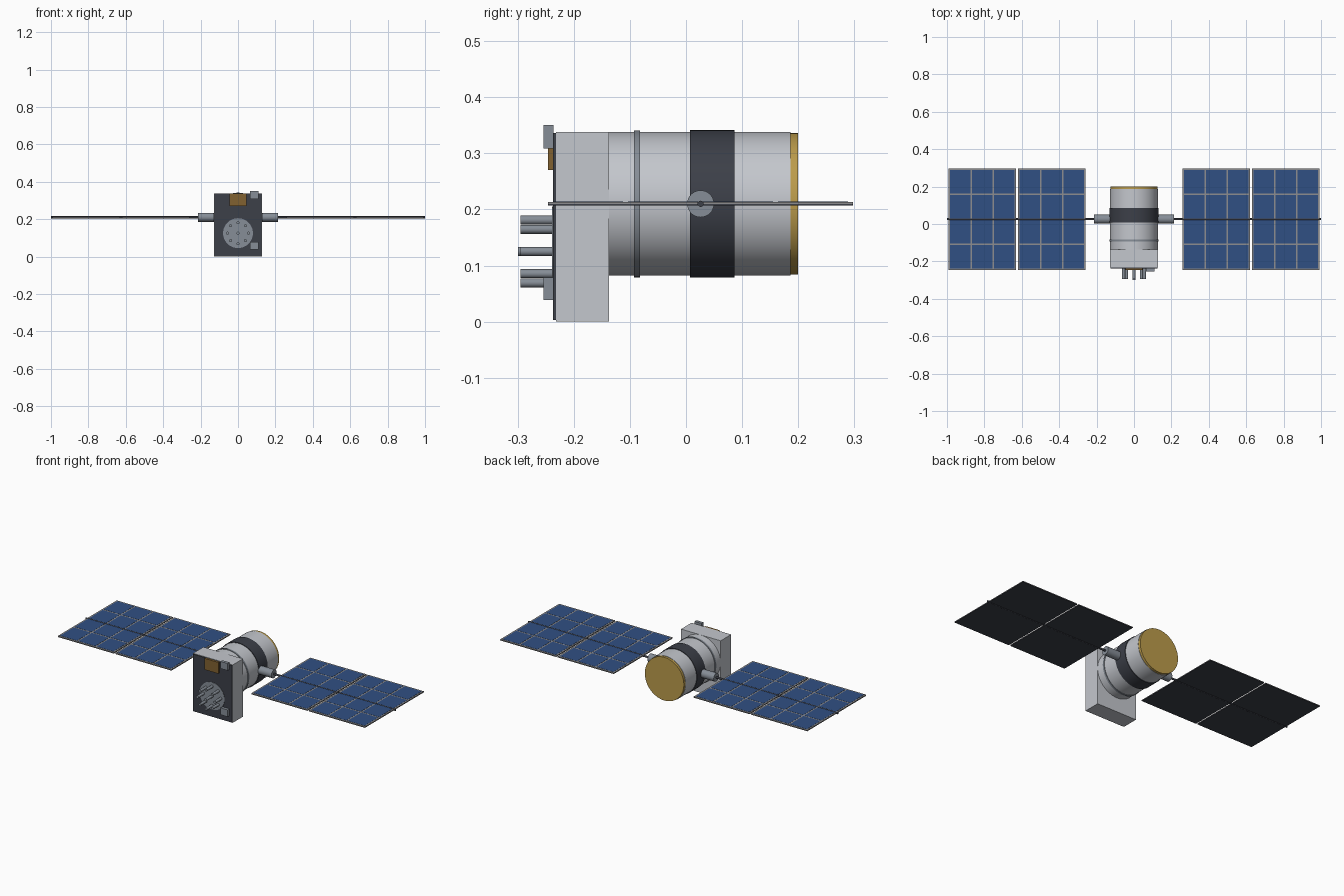
import bpy, math
from mathutils import Vector

if "Cube" in bpy.data.objects:
    bpy.data.objects.remove(bpy.data.objects["Cube"])


def mat(name, rgb):
    m = bpy.data.materials.new(name)
    m.diffuse_color = (*rgb, 1)
    m.use_nodes = True
    m.node_tree.nodes["Principled BSDF"].inputs["Base Color"].default_value = m.diffuse_color
    return m


LIGHT = mat("light_grey", (0.55, 0.57, 0.61))
GREY = mat("mid_grey", (0.24, 0.27, 0.31))
FRAME = mat("frame_grey", (0.27, 0.27, 0.28))
DARK = mat("dark", (0.045, 0.05, 0.065))
GOLD = mat("gold", (0.5, 0.33, 0.07))
BRONZE = mat("bronze", (0.22, 0.12, 0.03))
BLUE = mat("solar_blue", (0.03, 0.08, 0.23))


def box(name, lo, hi, m):
    lo, hi = Vector(lo), Vector(hi)
    bpy.ops.mesh.primitive_cube_add(size=1, location=(lo + hi) / 2)
    o = bpy.context.object
    o.name = name
    o.scale = hi - lo
    bpy.ops.object.transform_apply(location=False, rotation=False, scale=True)
    o.data.materials.append(m)
    return o


def cyl(name, axis, a, b, c1, c2, r, m, n=48):
    """Cylinder from a to b along 'x' (c1, c2 = y, z) or 'y' (c1, c2 = x, z)."""
    mid = (a + b) / 2
    if axis == 'x':
        loc, rot = (mid, c1, c2), (0, math.pi / 2, 0)
    else:
        loc, rot = (c1, mid, c2), (math.pi / 2, 0, 0)
    bpy.ops.mesh.primitive_cylinder_add(vertices=n, radius=r, depth=abs(b - a),
                                        location=loc, rotation=rot)
    o = bpy.context.object
    o.name = name
    o.data.materials.append(m)
    bpy.ops.object.shade_smooth_by_angle(angle=math.radians(35))
    return o


ZC = 0.21    # body axis height
YC = 0.026   # wing axis

# Main body
cyl("body_drum", 'y', -0.14, 0.186, 0, ZC, 0.128, LIGHT, 64)
cyl("front_ring", 'y', -0.093, -0.082, 0, ZC, 0.131, GREY, 64)
cyl("dark_band", 'y', 0.007, 0.086, 0, ZC, 0.1315, DARK, 64)
cyl("gold_end_cap", 'y', 0.185, 0.2, 0, ZC, 0.126, GOLD, 64)

# Front equipment block
box("front_block", (-0.128, -0.232, 0), (0.128, -0.137, 0.338), LIGHT)
box("front_plate", (-0.126, -0.237, 0.003), (0.126, -0.231, 0.336), DARK)
box("bronze_box", (-0.045, -0.246, 0.27), (0.045, -0.236, 0.336), BRONZE)
box("sensor_upper", (0.065, -0.254, 0.309), (0.11, -0.236, 0.35), GREY)
box("sensor_lower", (0.065, -0.254, 0.039), (0.11, -0.236, 0.079), GREY)

# Pin cluster on a round base
PZ = 0.125
cyl("pin_base", 'y', -0.239, -0.235, 0, PZ, 0.08, GREY)
cyl("pin_centre", 'y', -0.299, -0.237, 0, PZ, 0.008, GREY, 16)
for i in range(8):
    a = i * math.pi / 4
    cyl(f"pin_{i}", 'y', -0.295, -0.237, 0.056 * math.cos(a),
        PZ + 0.056 * math.sin(a), 0.008, GREY, 16)

# Solar wings, one per side
Y0, Y1 = -0.246, 0.298
COLS, ROWS, W = 3, 4, 0.009
for s, side in ((-1, "left"), (1, "right")):
    cyl(f"wing_hub_{side}", 'x', s * 0.11, s * 0.214, YC, ZC, 0.024, GREY, 32)
    cyl(f"wing_spar_{side}", 'x', s * 0.21, s * 1.0, YC, ZC, 0.0055, DARK, 16)
    for p, (xa, xb) in enumerate(((0.258, 0.62), (0.63, 0.992))):
        x0, x1 = sorted((s * xa, s * xb))
        tag = f"{side}_{p}"
        box(f"panel_back_{tag}", (x0, Y0, 0.207), (x1, Y1, 0.2095), DARK)
        box(f"panel_frame_{tag}", (x0, Y0, 0.2095), (x1, Y1, 0.2132), FRAME)
        dx, dy = (x1 - x0 - W) / COLS, (Y1 - Y0 - W) / ROWS
        for i in range(COLS):
            for j in range(ROWS):
                cx, cy = x0 + W + i * dx, Y0 + W + j * dy
                box(f"solar_cell_{tag}_{i}{j}", (cx, cy, 0.2125),
                    (cx + dx - W, cy + dy - W, 0.214), BLUE)
